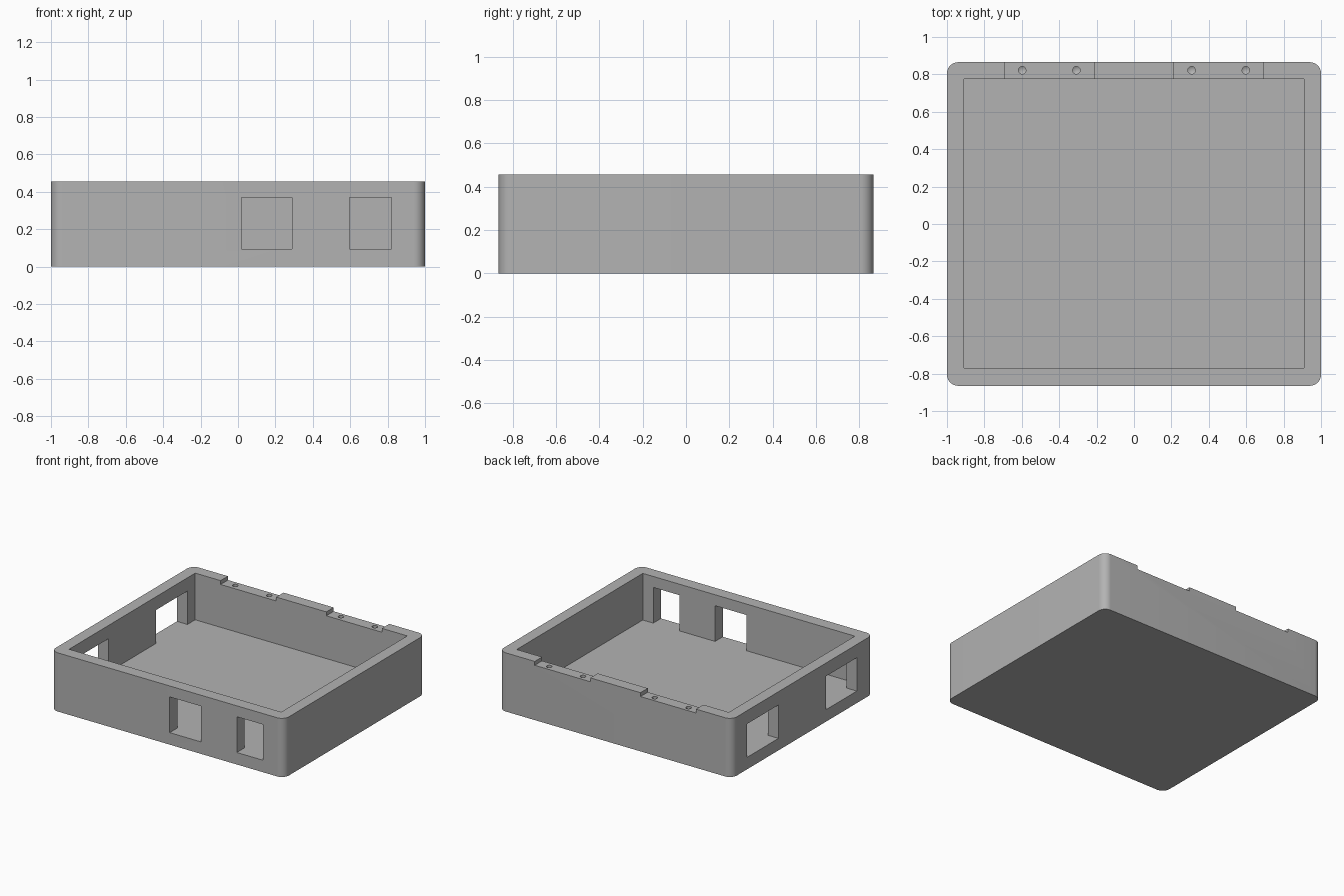
import bpy, bmesh, math
from mathutils import Vector, Matrix

if "Cube" in bpy.data.objects:
    bpy.data.objects.remove(bpy.data.objects["Cube"])

HEIGHT, FLOOR = 0.455, 0.093
BACK, INNER_BACK = 0.865, 0.775

grey = bpy.data.materials.new("plain grey")
grey.diffuse_color = (0.45, 0.45, 0.45, 1)
grey.use_nodes = True
grey.node_tree.nodes["Principled BSDF"].inputs["Base Color"].default_value = grey.diffuse_color


def finish(name, bm):
    bmesh.ops.recalc_face_normals(bm, faces=bm.faces)
    mesh = bpy.data.meshes.new(name)
    bm.to_mesh(mesh)
    bm.free()
    obj = bpy.data.objects.new(name, mesh)
    bpy.context.collection.objects.link(obj)
    mesh.materials.append(grey)
    return obj


def box(name, lo, hi, corner=0):
    lo, hi = Vector(lo), Vector(hi)
    bm = bmesh.new()
    bmesh.ops.create_cube(bm, size=1)
    for v in bm.verts:
        v.co = Vector([(lo[i] + hi[i]) / 2 + v.co[i] * (hi[i] - lo[i]) for i in range(3)])
    if corner:
        upright = [e for e in bm.edges
                   if abs(e.verts[0].co.z - e.verts[1].co.z) > 0.01]
        bmesh.ops.bevel(bm, geom=upright, offset=corner, segments=10,
                        profile=0.5, affect='EDGES')
    return finish(name, bm)


def drill(name, x, y, top, bottom, radius):
    # round cutter with a pointed lower end
    bm = bmesh.new()
    bmesh.ops.create_cone(bm, cap_ends=True, segments=24, radius1=radius, radius2=radius,
                          depth=top - bottom,
                          matrix=Matrix.Translation((x, y, (top + bottom) / 2)))
    bm.normal_update()
    cap = [f for f in bm.faces if f.normal.z < -0.9]
    for v in bmesh.ops.poke(bm, faces=cap)["verts"]:
        v.co.z -= radius * 0.6
    return finish(name, bm)


# Outer body with rounded upright corners
tray = box("tray", (-1, -BACK, 0), (1, BACK, HEIGHT), 0.06)

# Inside of the tray
cutters = [box("cavity_cutter", (-0.91, -0.77, FLOOR), (0.91, INNER_BACK, 1))]

# Openings in the front wall
for x0, x1 in ((0.02, 0.29), (0.595, 0.82)):
    cutters.append(box("front_opening_cutter", (x0, -1, FLOOR), (x1, -0.7, 0.37)))

# Openings in the left wall
for y0, y1 in ((0.295, 0.68), (-0.665, -0.285)):
    cutters.append(box("left_opening_cutter", (-1.1, y0, FLOOR), (-0.85, y1, 0.352)))

# Hinge recesses and screw holes in the back rim
for side in (-1, 1):
    x0, x1 = sorted((side * 0.215, side * 0.692))
    cutters.append(box("hinge_recess_cutter", (x0, 0.7, HEIGHT - 0.03), (x1, 1, 0.6)))
    for x in (0.308, 0.598):
        cutters.append(drill("screw_hole_cutter", side * x, 0.822, 0.5, 0.33, 0.02))

for cutter in cutters:
    mod = tray.modifiers.new(cutter.name, 'BOOLEAN')
    mod.operation = 'DIFFERENCE'
    mod.solver = 'EXACT'
    mod.object = cutter

# Apply the cuts, then remove the helpers
bpy.context.view_layer.objects.active = tray
tray.select_set(True)
for mod in list(tray.modifiers):
    bpy.ops.object.modifier_apply(modifier=mod.name)
for cutter in cutters:
    bpy.data.objects.remove(cutter, do_unlink=True)

bpy.ops.object.shade_smooth_by_angle(angle=math.radians(30))
